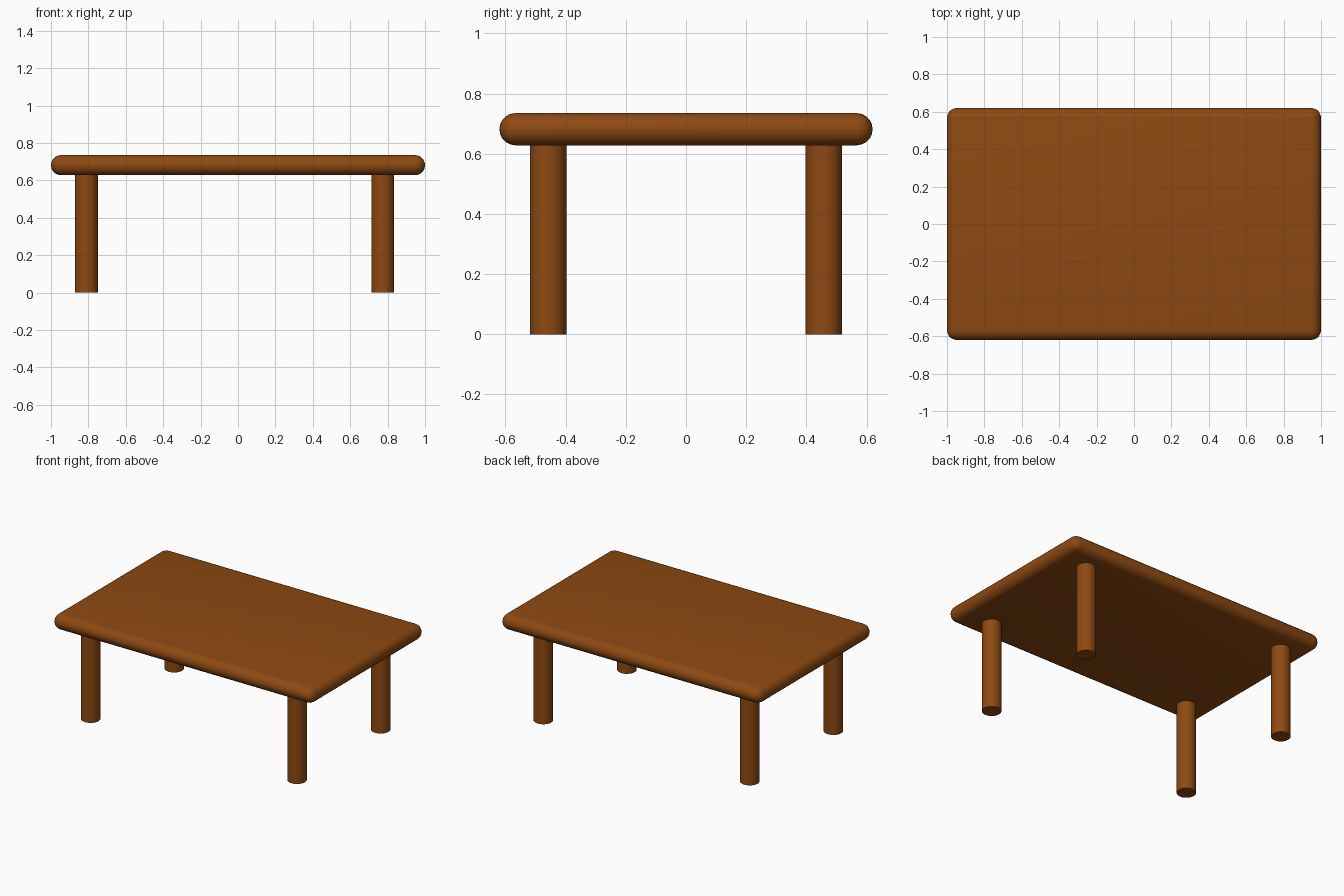
import bpy
import math

cube = bpy.data.objects.get("Cube")
if cube:
    bpy.data.objects.remove(cube, do_unlink=True)

# Single warm wood colour
BROWN = (0.27, 0.067, 0.006, 1.0)
wood = bpy.data.materials.new("brown_wood")
wood.use_nodes = True
wood.diffuse_color = BROWN
bsdf = next(n for n in wood.node_tree.nodes if n.type == 'BSDF_PRINCIPLED')
bsdf.inputs["Base Color"].default_value = BROWN

TOP_Z, UNDER_Z, LEG_RADIUS = 0.735, 0.628, 0.061


def finish(obj, name, angle):
    obj.name = obj.data.name = name
    obj.data.materials.append(wood)
    bpy.ops.object.shade_smooth_by_angle(angle=math.radians(angle))


# Tabletop: slab with fully rounded edges
thickness = TOP_Z - UNDER_Z
bpy.ops.mesh.primitive_cube_add(size=1, location=(0, 0, (TOP_Z + UNDER_Z) / 2))
top = bpy.context.object
top.scale = (2.0, 1.24, thickness)
bpy.ops.object.transform_apply(location=False, rotation=False, scale=True)
bevel = top.modifiers.new("rounded_edges", 'BEVEL')
bevel.width = thickness / 2 - 0.0005
bevel.segments = 5
bevel.limit_method = 'NONE'
bpy.ops.object.modifier_apply(modifier=bevel.name)
finish(top, "tabletop", 40)

# Four round legs, set slightly off centre along x
for side, x in (("right", -0.81), ("left", 0.774)):
    for end, y in (("front", -0.458), ("back", 0.458)):
        height = UNDER_Z + 0.02
        bpy.ops.mesh.primitive_cylinder_add(
            vertices=32, radius=LEG_RADIUS, depth=height, location=(x, y, height / 2))
        finish(bpy.context.object, f"{end}_{side}_leg", 40)
